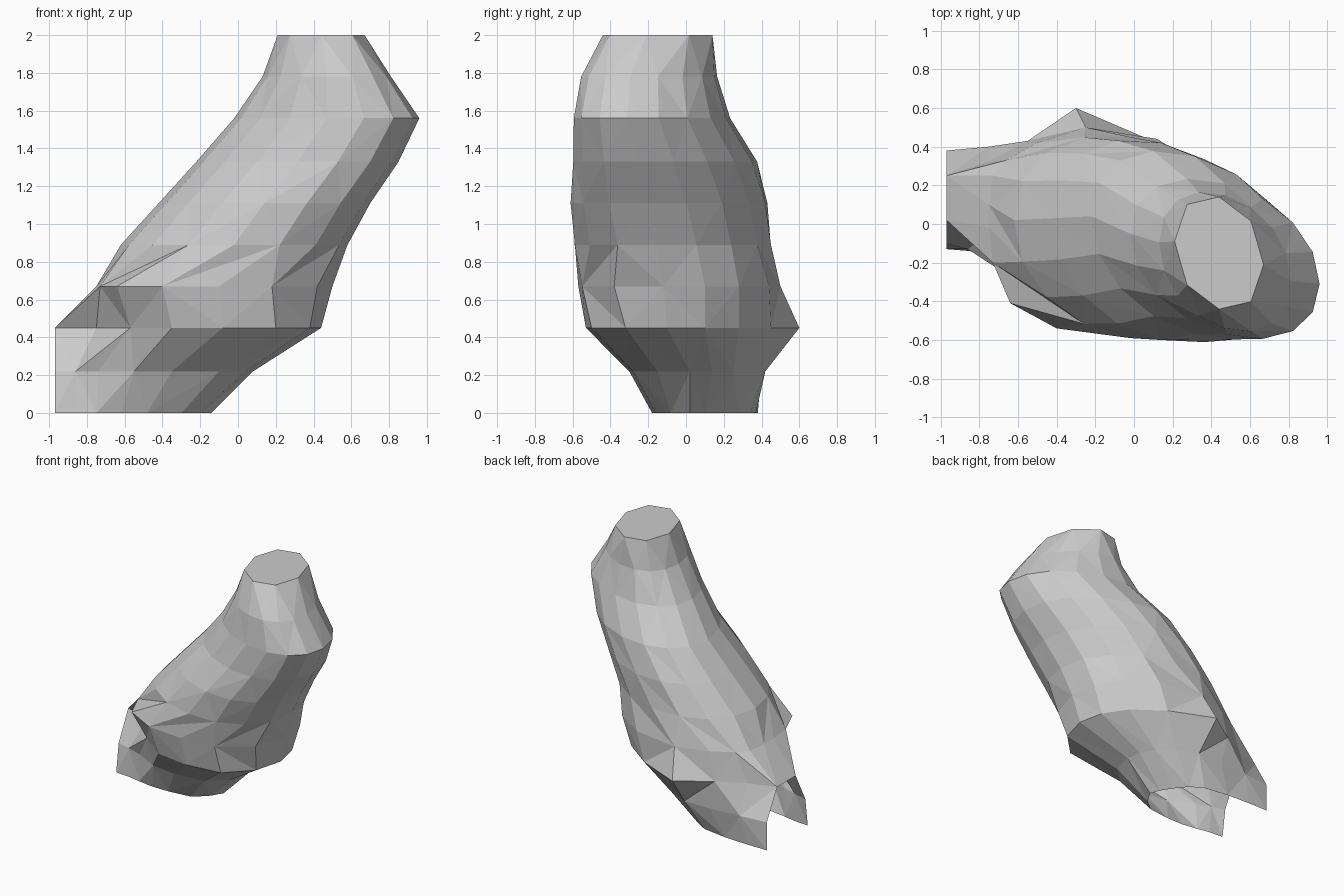
import bpy, bmesh, math

if "Cube" in bpy.data.objects:
    bpy.data.objects.remove(bpy.data.objects["Cube"])

N = 16
EDGE = -0.97  # the tube is cut open on this plane and on z = 0

# lower sections: (x, y) from +x counter-clockwise
low = [
    (0.0, [(-.14, .02), (-.17, .1), (-.22, .18), (-.3, .28), (-.4, .34), (-.6, .37),
           (-.8, .38), (EDGE, .38), (EDGE, .1), (EDGE, -.13), (-.85, -.14), (-.75, -.16),
           (-.62, -.18), (-.48, -.18), (-.3, -.16), (-.2, -.08)]),
    (0.22, [(.08, .02), (.06, .14), (0, .25), (-.12, .35), (-.28, .42), (-.5, .42),
            (-.75, .4), (EDGE, .38), (EDGE, .15), (EDGE, -.1), (-.86, -.13), (-.74, -.17),
            (-.55, -.27), (-.35, -.3), (-.1, -.28), (.04, -.15)]),
    (0.45, [(.44, -.1), (.4, .1), (.28, .28), (.05, .45), (-.3, .6), (-.55, .43),
            (-.76, .32), (EDGE, .25), (EDGE, .13), (EDGE, .02), (-.75, -.05), (-.57, -.32),
            (-.35, -.49), (-.08, -.53), (.2, -.5), (.38, -.32)]),
    (0.67, [(.5, -.12), (.47, .1), (.36, .28), (.12, .44), (-.25, .5), (-.5, .42),
            (-.66, .33), (-.73, .25), (-.75, .1), (-.75, -.02), (-.73, -.2), (-.64, -.41),
            (-.4, -.54), (-.1, -.57), (.18, -.55), (.42, -.38)]),
]

# upper sections: z, x min, x max, y min, y max, skew
high = [
    (0.89, -.62, .58, -.59, .45, .09),
    (1.11, -.42, .70, -.60, .42, .12),
    (1.33, -.22, .85, -.57, .35, .15),
    (1.56, -.02, .96, -.57, .21, .13),
    (1.78, .13, .81, -.54, .15, .10),
    (2.00, .21, .67, -.44, .14, .06),
]


def oval(x0, x1, y0, y1, skew, power=2.1):
    pts = []
    for k in range(N):
        a = 2 * math.pi * k / N
        c, s = math.cos(a), math.sin(a)
        u = math.copysign(abs(c) ** (2 / power), c)
        v = math.copysign(abs(s) ** (2 / power), s)
        pts.append(((x0 + x1) / 2 + u * (x1 - x0) / 2,
                    (y0 + y1) / 2 + v * (y1 - y0) / 2 - skew * u))
    return pts


sections = low + [(r[0], oval(*r[1:])) for r in high]

# top rim is an octagon: odd points sit halfway along its sides
top = sections[-1][1]
for k in range(1, N, 2):
    p, q = top[k - 1], top[(k + 1) % N]
    top[k] = ((p[0] + q[0]) / 2, (p[1] + q[1]) / 2)

# slanted faceted tube lofted through the sections
bm = bmesh.new()
rings = [[bm.verts.new((x, y, z)) for x, y in pts] for z, pts in sections]
for i, (a, b) in enumerate(zip(rings, rings[1:])):
    for k in range(N):
        j = (k + 1) % N
        if all(v.co.x < EDGE + 0.001 for v in (a[k], a[j], b[j], b[k])):
            continue  # open side
        if (i + k) % 2:
            bm.faces.new((a[k], a[j], b[j]))
            bm.faces.new((a[k], b[j], b[k]))
        else:
            bm.faces.new((a[k], a[j], b[k]))
            bm.faces.new((a[j], b[j], b[k]))

# flat top cap
bm.faces.new(rings[-1])

mesh = bpy.data.meshes.new("slanted_tube")
bm.to_mesh(mesh)
bm.free()
obj = bpy.data.objects.new("slanted_tube", mesh)
bpy.context.collection.objects.link(obj)
